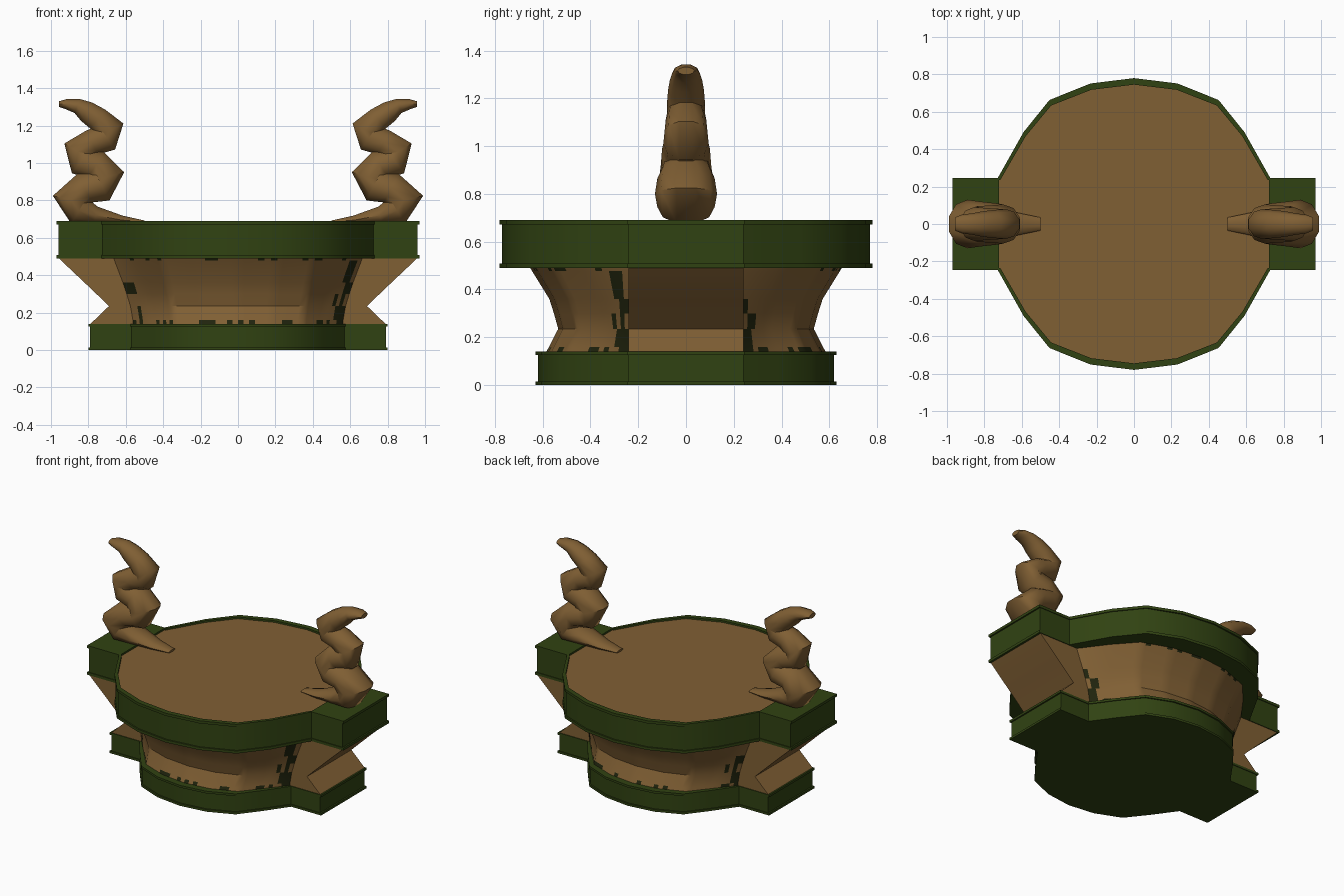
import bpy, bmesh, math, random
from mathutils import Vector

if "Cube" in bpy.data.objects:
    bpy.data.objects.remove(bpy.data.objects["Cube"])

random.seed(4)


def material(name, rgb):
    m = bpy.data.materials.new(name)
    m.diffuse_color = (*rgb, 1)
    m.use_nodes = True
    m.node_tree.nodes["Principled BSDF"].inputs["Base Color"].default_value = m.diffuse_color
    return m


BROWN = material("brown stone", (0.216, 0.115, 0.034))
GREEN = material("moss green", (0.030, 0.055, 0.006))
DARK = material("dark moss patch", (0.014, 0.017, 0.004))


def outline(ry, xc, xt, yt, sub=1):
    """Rounded disc (half depth ry) with a square tab on each side."""
    q = [(xt, yt), (xc, yt), (.81 * xc, .63 * ry), (.62 * xc, .85 * ry), (.32 * xc, .963 * ry)]
    half = q + [(0, ry)] + [(-x, y) for x, y in reversed(q)]
    full = half + [(-x, -y) for x, y in half]
    pts = []
    for i, a in enumerate(full):
        b = full[(i + 1) % len(full)]
        for k in range(sub):
            t = k / sub
            pts.append((a[0] + (b[0] - a[0]) * t, a[1] + (b[1] - a[1]) * t))
    return pts


def loft(name, rings, mats, angle=35, rule=None):
    """Skin a list of rings of 3D points and cap both ends."""
    bm = bmesh.new()
    rows = [[bm.verts.new(p) for p in r] for r in rings]
    n = len(rows[0])
    for r, (a, b) in enumerate(zip(rows, rows[1:])):
        for i in range(n):
            j = (i + 1) % n
            f = bm.faces.new((a[i], a[j], b[j], b[i]))
            if rule:
                f.material_index = rule(r, f.calc_center_median())
    bm.faces.new(rows[0][::-1])
    cap = bm.faces.new(rows[-1])
    if rule:
        cap.material_index = rule(len(rows) - 1, cap.calc_center_median())
    bmesh.ops.recalc_face_normals(bm, faces=bm.faces[:])
    me = bpy.data.meshes.new(name)
    bm.to_mesh(me)
    bm.free()
    for m in mats:
        me.materials.append(m)
    ob = bpy.data.objects.new(name, me)
    bpy.context.collection.objects.link(ob)
    bpy.ops.object.select_all(action='DESELECT')
    ob.select_set(True)
    bpy.context.view_layer.objects.active = ob
    bpy.ops.object.shade_smooth_by_angle(angle=math.radians(angle))
    return ob


def rings_of(rows, sub=1):
    return [[(x, y, z) for x, y in outline(ry, xc, xt, yt, sub)] for z, ry, xc, xt, yt in rows]


def banded(z0, z1, lip, ry, xc, xt, yt):
    """Band profile with a thin raised lip at bottom and top."""
    e = .01
    big, small = (ry + e, xc + e * .4, xt + e, yt + e * .5), (ry, xc, xt, yt)
    return [(z0, *big), (z0 + lip, *big), (z0 + lip, *small),
            (z1 - lip, *small), (z1 - lip, *big), (z1, *big)]


# lower green band
loft("base_band", rings_of(banded(0, .14, .015, .62, .57, .79, .24)), [GREEN])

# upper green band with the recessed brown table top as its cap
upper = banded(.49, .69, .018, .77, .725, .96, .24)
upper += [(.69, .745, .715, .722, .235), (.678, .745, .715, .722, .235)]
last = len(upper) - 1
loft("top_band", rings_of(upper), [GREEN, BROWN],
     rule=lambda r, c: 1 if r == last else 0)


# waisted brown body with side spurs and worn moss patches at its edges
def patches(r, c):
    if abs(c.y) < .245 or r > 5:
        return 0
    if abs(c.y) < .30 and abs(c.x) > .5:
        return 1 if random.random() < .35 else 0
    if r == 0:
        return 1 if random.random() < .3 else 0
    if r == 5:
        return 1 if random.random() < .2 else 0
    return 0


body = [(.13, .59, .56, .80, .24), (.16, .573, .562, .768, .24), (.235, .535, .575, .69, .24),
        (.30, .553, .595, .757, .24), (.36, .572, .615, .82, .24),
        (.478, .645, .66, .945, .24), (.495, .655, .665, .96, .24)]
loft("waist_body", rings_of(body, 6), [BROWN, DARK], rule=patches)

# wavy horns: x, z, in-plane radius, sideways radius
path = [(.50, .685, .008, .035), (.62, .695, .025, .06), (.76, .72, .05, .09),
        (.85, .745, .085, .12), (.89, .80, .108, .13), (.82, .865, .09, .12),
        (.73, .885, .10, .11), (.70, .925, .10, .105), (.76, .99, .085, .10),
        (.84, 1.01, .085, .095), (.855, 1.06, .09, .09), (.78, 1.11, .075, .085),
        (.70, 1.135, .08, .08), (.685, 1.175, .085, .08), (.75, 1.235, .068, .075),
        (.81, 1.275, .06, .068), (.86, 1.305, .042, .058), (.92, 1.315, .028, .05),
        (.957, 1.315, .016, .035)]
SIDES = 10
for side, label in ((1, "right"), (-1, "left")):
    rings = []
    for i, (x, z, rp, rs) in enumerate(path):
        a, b = path[max(i - 1, 0)], path[min(i + 1, len(path) - 1)]
        t = Vector((b[0] - a[0], b[1] - a[1])).normalized()
        ring = []
        for k in range(SIDES):
            w = math.tau * (k + .5) / SIDES
            u, v = rp * math.cos(w), rs * math.sin(w)
            ring.append((side * (x - t.y * u), v, z + t.x * u))
        rings.append(ring)
    loft(label + "_horn", rings, [BROWN], angle=60)
